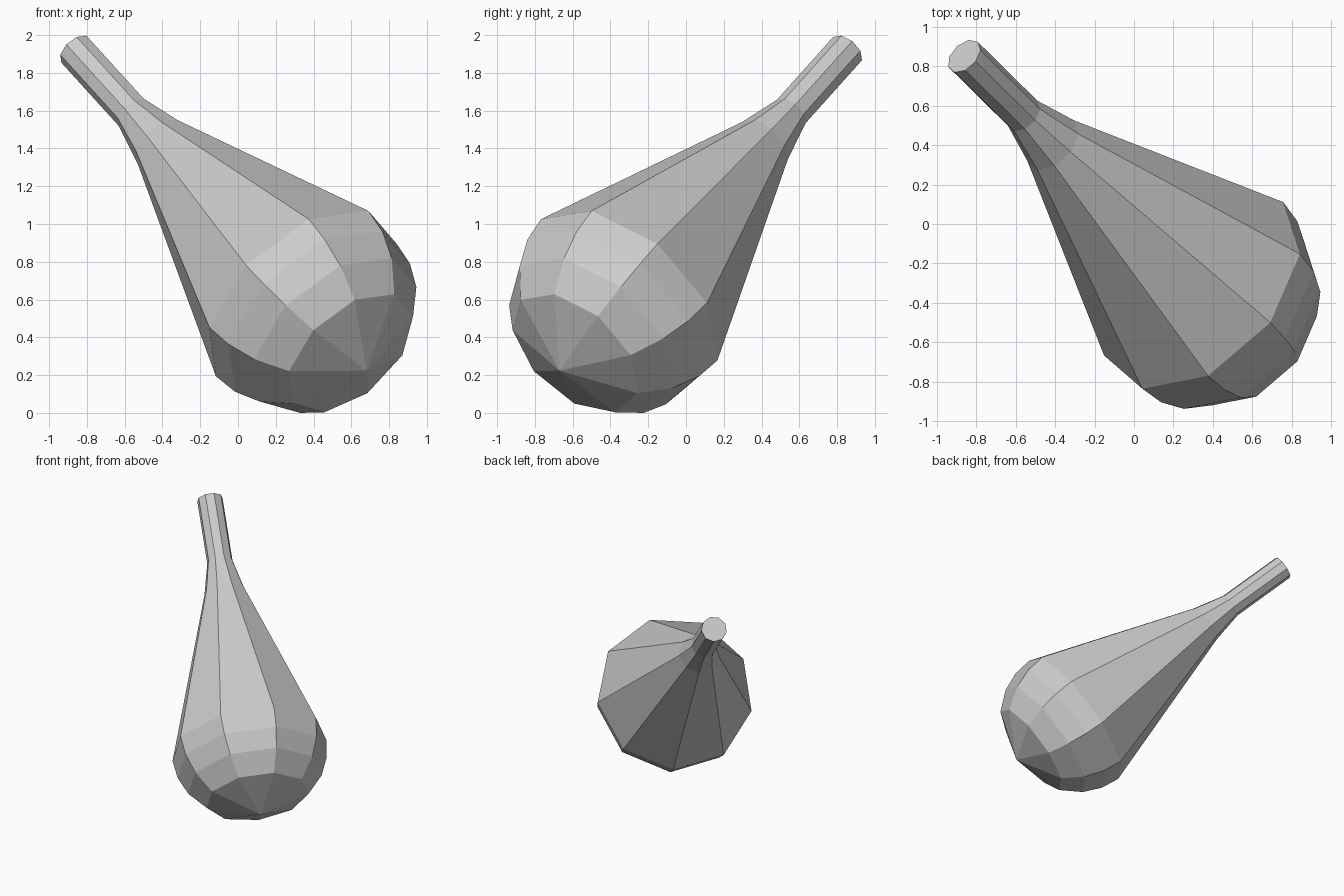
import bpy, bmesh, math
from mathutils import Vector, Matrix

if "Cube" in bpy.data.objects:
    bpy.data.objects.remove(bpy.data.objects["Cube"])

SIDES = 9
R = 0.61  # radius of the round end

# Profile (radius, distance along axis): domed end with evenly spaced rings
profile = [(R * math.sqrt(1 - h * h), -R * h) for h in (1, 0.75, 0.5, 0.25, 0)]
# Tapered body, neck, straight handle and flat cap
profile += [(0.16, 1.34), (0.10, 1.60), (0.10, 2.14), (0, 2.14)]

# Revolve the profile
bm = bmesh.new()
verts = [bm.verts.new((r, 0, t)) for r, t in profile]
edges = [bm.edges.new(pair) for pair in zip(verts, verts[1:])]
bmesh.ops.spin(bm, geom=verts + edges, axis=(0, 0, 1), cent=(0, 0, 0),
               steps=SIDES, angle=math.tau)
bmesh.ops.remove_doubles(bm, verts=bm.verts, dist=0.001)
bmesh.ops.recalc_face_normals(bm, faces=bm.faces)

# Tilt so the handle points up, back and to the left
axis = Vector((-0.56, 0.553, 0.617)).normalized()
side = Vector((0.577, -0.274, 0.761))
side = (side - side.dot(axis) * axis).normalized()
tilt = Matrix((side, axis.cross(side), axis)).transposed().to_4x4()
bm.transform(Matrix.Translation((0.338, -0.333, 0.606)) @ tilt)

# Stand on the ground
low = min(v.co.z for v in bm.verts)
bmesh.ops.translate(bm, verts=bm.verts, vec=(0, 0, -low))

mesh = bpy.data.meshes.new("club")
bm.to_mesh(mesh)
bm.free()
bpy.context.collection.objects.link(bpy.data.objects.new("club", mesh))
